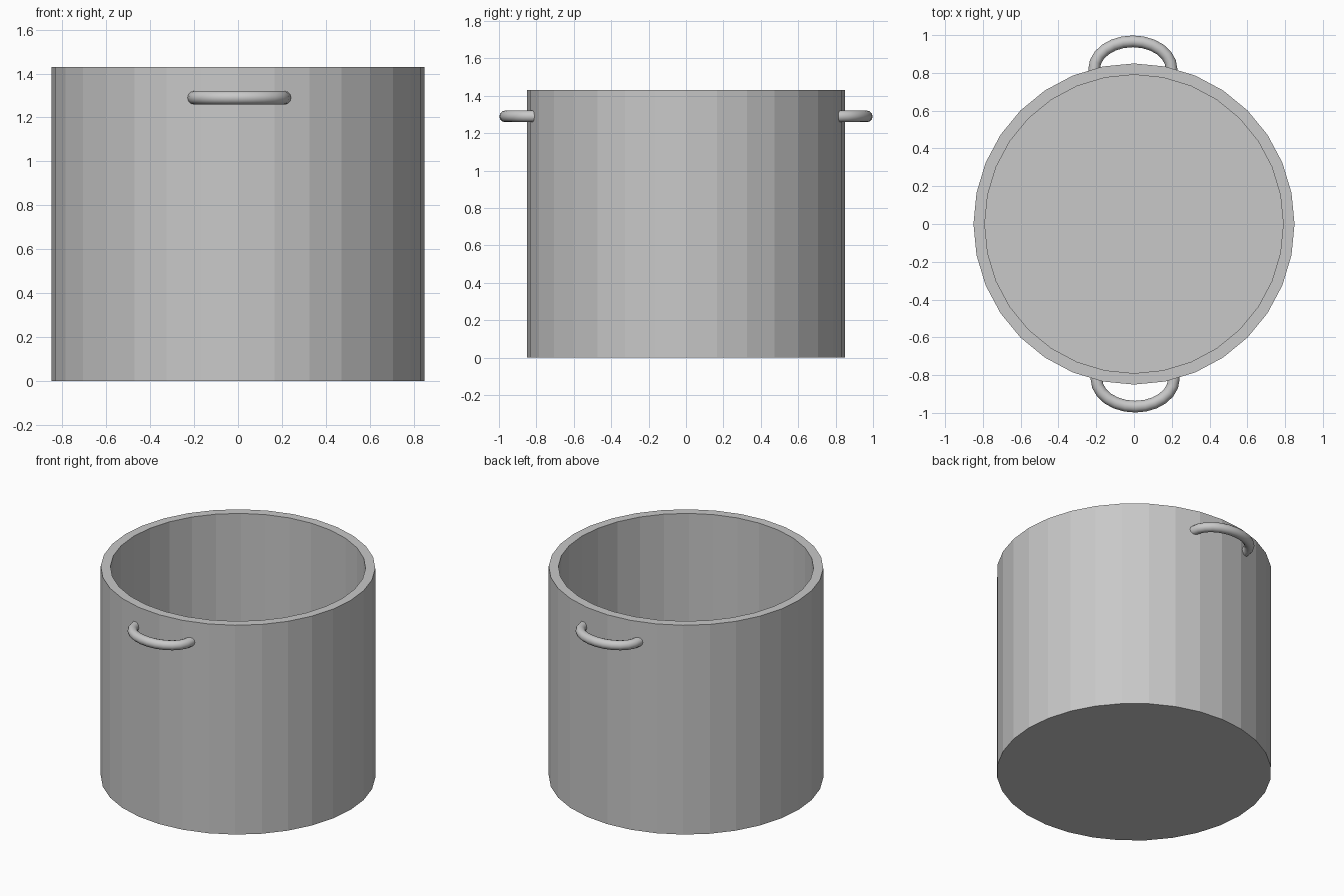
import bpy, bmesh, math
from mathutils import Vector

if "Cube" in bpy.data.objects:
    bpy.data.objects.remove(bpy.data.objects["Cube"])

steel = bpy.data.materials.new("brushed steel grey")
steel.diffuse_color = (0.58, 0.58, 0.58, 1)
steel.use_nodes = True
steel.node_tree.nodes["Principled BSDF"].inputs["Base Color"].default_value = steel.diffuse_color

SIDES, OUTER, INNER, HEIGHT, FLOOR = 32, 0.85, 0.79, 1.43, 0.06


def finish(bm, name):
    bmesh.ops.recalc_face_normals(bm, faces=bm.faces[:])
    mesh = bpy.data.meshes.new(name)
    bm.to_mesh(mesh)
    bm.free()
    mesh.materials.append(steel)
    obj = bpy.data.objects.new(name, mesh)
    bpy.context.collection.objects.link(obj)
    return obj


def bridge(bm, rings):
    """Skin consecutive closed rings with quads and cap both ends."""
    for a, b in zip(rings, rings[1:]):
        n = len(a)
        for i in range(n):
            j = (i + 1) % n
            bm.faces.new((a[i], a[j], b[j], b[i]))
    bm.faces.new(rings[0])
    bm.faces.new(rings[-1])


# Pot: faceted outer wall, flat rim, inner wall and floor
bm = bmesh.new()
rings = []
for r, z in ((OUTER, 0), (OUTER, HEIGHT), (INNER, HEIGHT), (INNER, FLOOR)):
    rings.append([bm.verts.new((r * math.cos(math.tau * i / SIDES),
                                r * math.sin(math.tau * i / SIDES), z))
                  for i in range(SIDES)])
bridge(bm, rings)
finish(bm, "pot_body")


# Handles: round tube swept along half an ellipse, ends sunk in the wall
def handle(name, side):
    bm = bmesh.new()
    half_width, reach, root, tube, steps, sides = 0.205, 0.147, 0.82, 0.031, 12, 12
    path = [(half_width, root - 0.02, 0.0)]
    for i in range(steps + 1):
        t = math.pi * i / steps
        # angle of the ellipse normal at this point
        normal = math.atan2(math.sin(t) / reach, math.cos(t) / half_width)
        path.append((half_width * math.cos(t), root + reach * math.sin(t), normal))
    path.append((-half_width, root - 0.02, math.pi))
    rings = []
    for x, y, normal in path:
        ring = []
        for k in range(sides):
            a = math.tau * k / sides
            out = tube * math.cos(a)
            p = Vector((x + out * math.cos(normal) - 0.006,
                        y + out * math.sin(normal)))
            ring.append(bm.verts.new((p.x * side, p.y * side,
                                      1.29 + tube * math.sin(a))))
        rings.append(ring)
    bridge(bm, rings)
    obj = finish(bm, name)
    bpy.ops.object.select_all(action='DESELECT')
    obj.select_set(True)
    bpy.context.view_layer.objects.active = obj
    bpy.ops.object.shade_smooth_by_angle(angle=math.radians(35))


handle("back_handle", 1)
handle("front_handle", -1)
